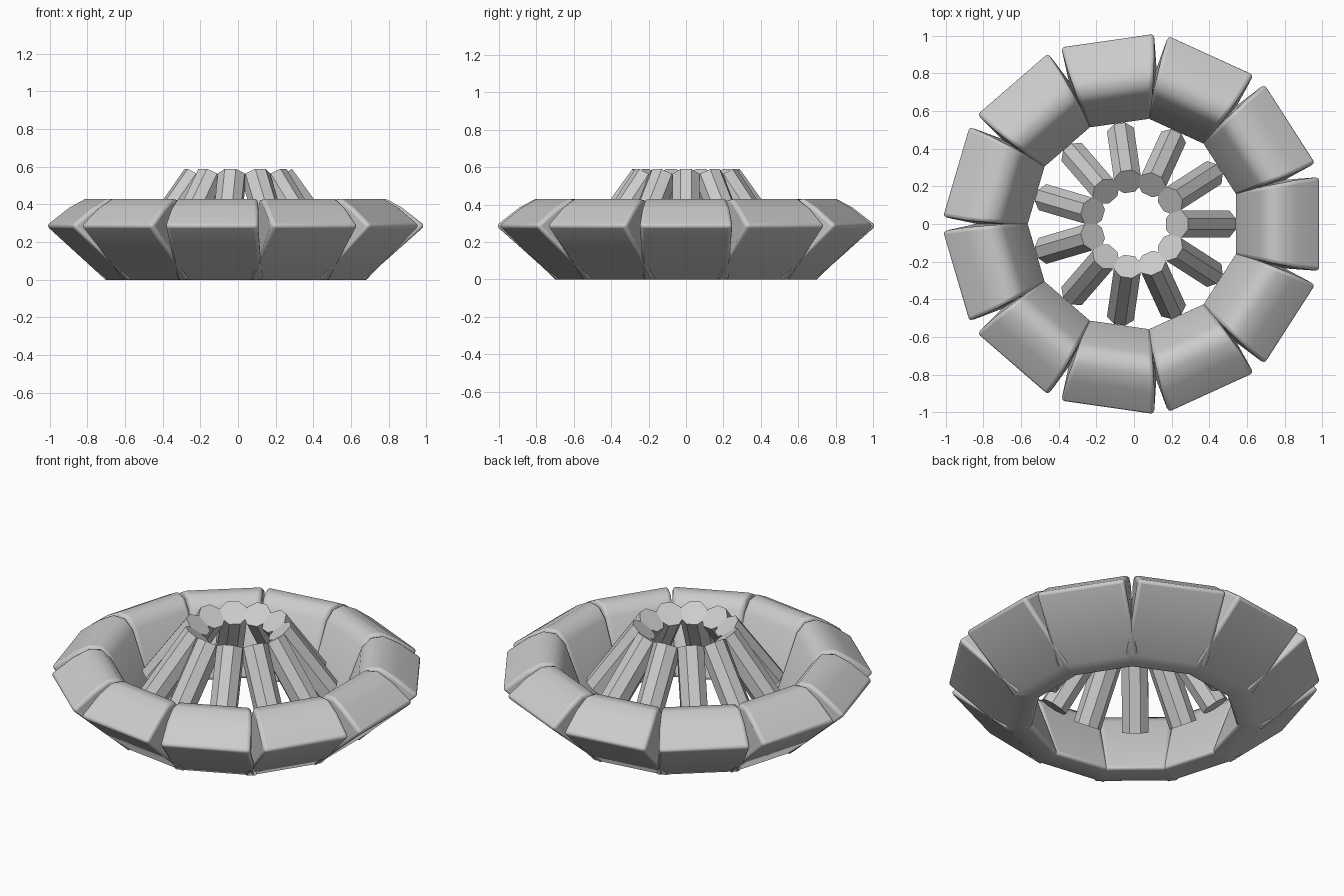
import bpy, bmesh
from math import cos, sin, pi, radians
from mathutils import Vector, Matrix

if "Cube" in bpy.data.objects:
    bpy.data.objects.remove(bpy.data.objects["Cube"])

COUNT = 11


def make_object(name, verts, faces, angle):
    bm = bmesh.new()
    vs = [bm.verts.new(v) for v in verts]
    for f in faces:
        bm.faces.new([vs[i] for i in f])
    bmesh.ops.recalc_face_normals(bm, faces=bm.faces)
    bm.transform(Matrix.Rotation(angle, 4, 'Z'))
    mesh = bpy.data.meshes.new(name)
    bm.to_mesh(mesh)
    bm.free()
    obj = bpy.data.objects.new(name, mesh)
    bpy.context.collection.objects.link(obj)
    return obj


def prism_faces(n):
    # two end caps plus a band of quads
    return ([list(range(n)), list(range(n, 2 * n))] +
            [[i, (i + 1) % n, n + (i + 1) % n, n + i] for i in range(n)])


# Domed block: radial profile (radius, height, half width); neighbours overlap low down
profile = [(0.67, 0.0, 0.235), (0.993, 0.287, 0.25), (0.87, 0.383, 0.235),
           (0.785, 0.43, 0.22), (0.715, 0.425, 0.205), (0.665, 0.37, 0.195),
           (0.535, 0.0, 0.17)]


def block(i, angle):
    n = len(profile)
    verts = [(r, -w, z) for r, z, w in profile] + [(r, w, z) for r, z, w in profile]
    obj = make_object(f"ring_block_{i}", verts, prism_faces(n), angle)
    bev = obj.modifiers.new("rounded_edges", 'BEVEL')
    bev.width = 0.02
    bev.segments = 3
    bev.limit_method = 'ANGLE'
    bev.angle_limit = radians(50)
    bpy.context.view_layer.objects.active = obj
    obj.select_set(True)
    bpy.ops.object.shade_smooth_by_angle(angle=radians(48))
    obj.select_set(False)


# Octagonal strut leaning in towards the centre
low, high = Vector((0.482, 0, 0.196)), Vector((0.228, 0, 0.547))
axis = (high - low).normalized()
side = Vector((0, 1, 0))
up = axis.cross(side).normalized()


def strut(i, angle):
    verts = []
    for c in (low, high):
        for k in range(8):
            a = (k + 0.5) * pi / 4
            verts.append(c + 0.078 * (cos(a) * side + sin(a) * up))
    make_object(f"strut_{i}", verts, prism_faces(8), angle)


for i in range(COUNT):
    a = 2 * pi * i / COUNT
    block(i, a)
    strut(i, a)
